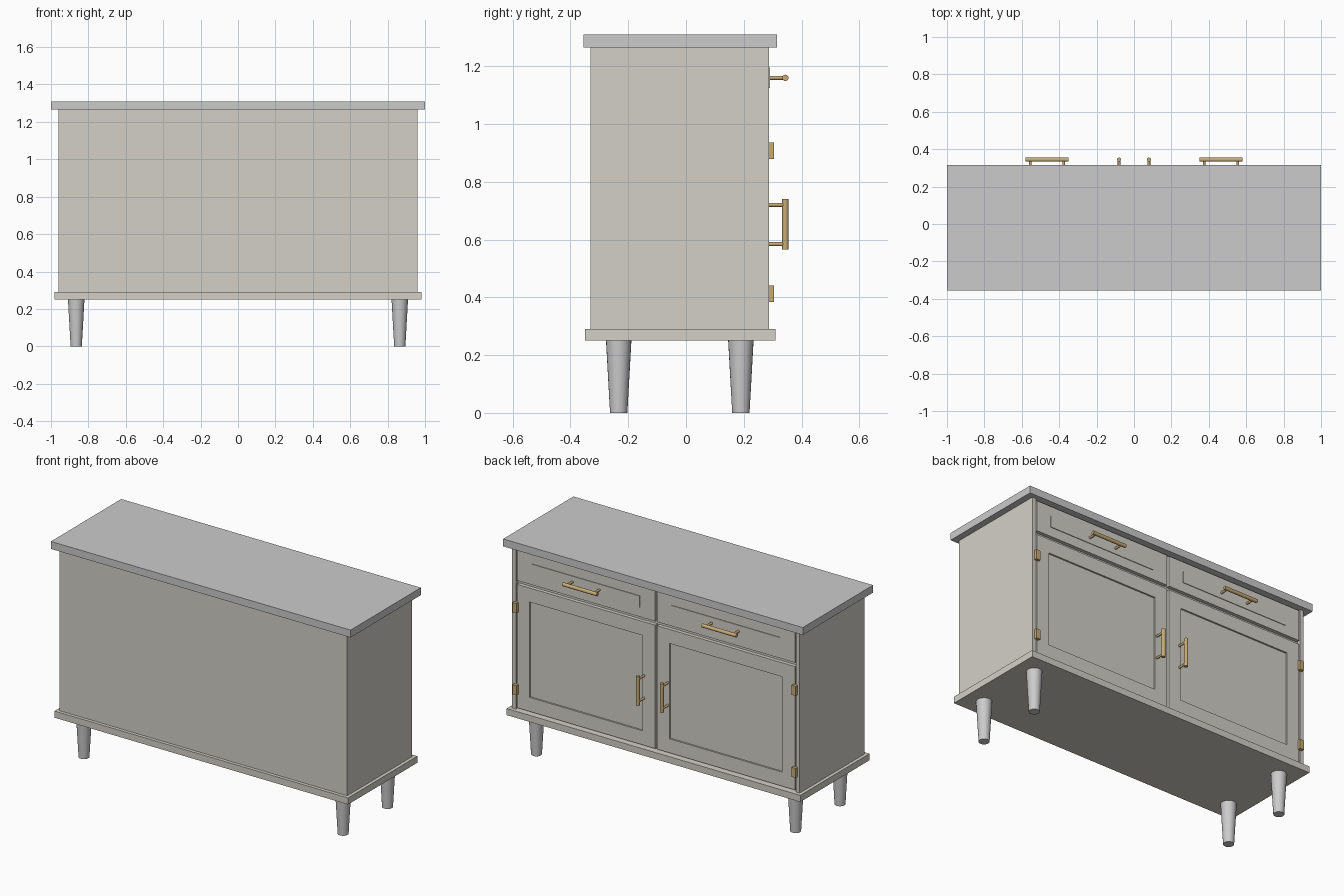
import bpy, bmesh
from mathutils import Vector

if "Cube" in bpy.data.objects:
    bpy.data.objects.remove(bpy.data.objects["Cube"])


def material(name, rgb):
    m = bpy.data.materials.new(name)
    m.diffuse_color = (*rgb, 1)
    m.use_nodes = True
    m.node_tree.nodes["Principled BSDF"].inputs["Base Color"].default_value = m.diffuse_color
    return m


PAINT = material("cream_paint", (0.65, 0.63, 0.57))
BRASS = material("brass", (0.58, 0.41, 0.18))
FRONT = 0.287  # y of the door and drawer faces


def finish(name, bm, mat, smooth=False):
    me = bpy.data.meshes.new(name)
    bm.to_mesh(me)
    bm.free()
    ob = bpy.data.objects.new(name, me)
    bpy.context.collection.objects.link(ob)
    if mat:
        me.materials.append(mat)
    if smooth:
        bpy.ops.object.select_all(action='DESELECT')
        ob.select_set(True)
        bpy.context.view_layer.objects.active = ob
        bpy.ops.object.shade_smooth_by_angle()
    return ob


def add_box(bm, x, y, z):
    vs = bmesh.ops.create_cube(bm, size=1)["verts"]
    for v in vs:
        v.co = Vector([(r[0] + r[1]) / 2 + c * abs(r[1] - r[0]) for r, c in zip((x, y, z), v.co)])


def box(name, x, y, z, mat=None):
    bm = bmesh.new()
    add_box(bm, x, y, z)
    return finish(name, bm, mat)


def add_rod(bm, a, b, r1, r2, sides=16):
    a, b = Vector(a), Vector(b)
    d = b - a
    mat = d.to_track_quat('Z', 'Y').to_matrix().to_4x4()
    mat.translation = (a + b) / 2
    bmesh.ops.create_cone(bm, cap_ends=True, segments=sides, radius1=r1, radius2=r2,
                          depth=d.length, matrix=mat)


def handle(name, centre, axis, length, spread):
    # round bar on two posts
    bm = bmesh.new()
    c, ax = Vector(centre), Vector(axis)
    add_rod(bm, c - ax * length / 2, c + ax * length / 2, 0.011, 0.011)
    for k in (-1, 1):
        p = c + ax * k * spread
        add_rod(bm, (p.x, FRONT - 0.003, p.z), p, 0.007, 0.007)
    finish(name, bm, BRASS, True)


# Top, plinth and carcass
box("countertop", (-1, 1), (-0.355, 0.315), (1.265, 1.31))
box("plinth", (-0.98, 0.98), (-0.35, 0.31), (0.25, 0.29), PAINT)
box("carcass", (-0.96, 0.96), (-0.33, 0.265), (0.29, 1.265), PAINT)

for s, side in ((-1, "left"), (1, "right")):
    # Side stile flush with the doors
    box(side + "_stile", (s * 0.935, s * 0.96), (0.265, FRONT), (0.29, 1.265), PAINT)

    # Door with recessed centre panel
    bm = bmesh.new()
    add_box(bm, (s * 0.006, s * 0.928), (0.262, FRONT), (0.30, 1.045))
    bm.normal_update()
    face = max(bm.faces, key=lambda f: f.normal.y)
    bmesh.ops.inset_region(bm, faces=[face], thickness=0.12)
    bmesh.ops.inset_region(bm, faces=[face], thickness=0.0001, depth=-0.01)
    finish(side + "_door", bm, PAINT)

    # Drawer front with thin raised panel
    box(side + "_drawer", (s * 0.006, s * 0.928), (0.262, FRONT), (1.068, 1.255), PAINT)
    box(side + "_drawer_panel", (s * 0.105, s * 0.83), (0.28, FRONT + 0.004), (1.125, 1.195), PAINT)

    # Brass handles and hinges
    handle(side + "_drawer_handle", (s * 0.465, 0.344, 1.16), (1, 0, 0), 0.23, 0.09)
    handle(side + "_door_handle", (s * 0.08, 0.344, 0.6525), (0, 0, 1), 0.175, 0.068)
    for z, level in ((0.4125, "lower"), (0.9075, "upper")):
        box(f"{side}_{level}_hinge", (s * 0.918, s * 0.946), (0.28, 0.305),
            (z - 0.029, z + 0.029), BRASS)

    # Tapered legs
    for y, pos in ((-0.233, "front"), (0.19, "back")):
        bm = bmesh.new()
        add_rod(bm, (s * 0.865, y, 0), (s * 0.865, y, 0.25), 0.03, 0.044, 24)
        finish(f"{pos}_{side}_leg", bm, None, True)
